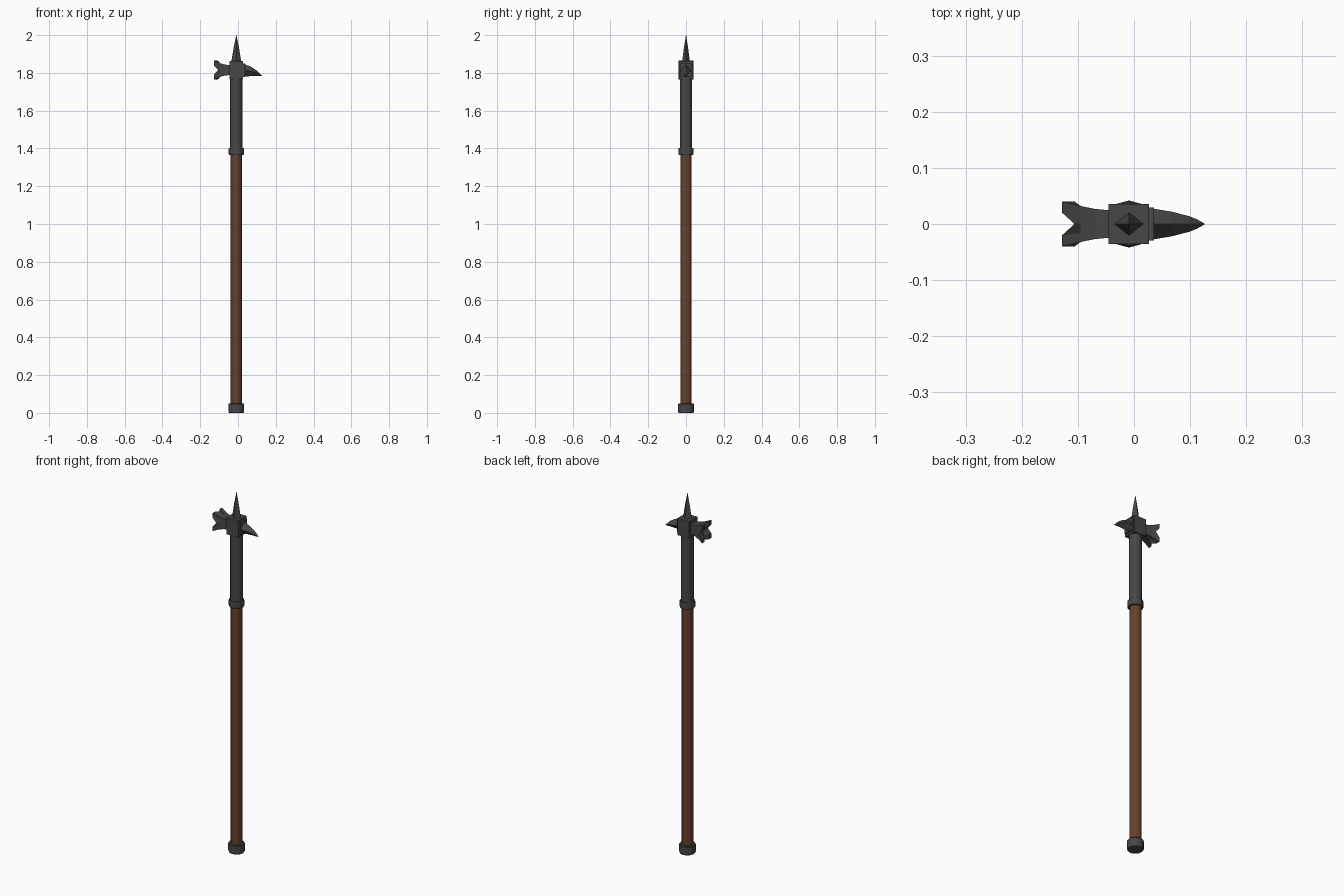
import bpy, bmesh, math

if "Cube" in bpy.data.objects:
    bpy.data.objects.remove(bpy.data.objects["Cube"])

CX = -0.009   # shaft axis
CZ = 1.815    # height of the head's centre


def material(name, rgb):
    m = bpy.data.materials.new(name)
    m.diffuse_color = (*rgb, 1)
    m.use_nodes = True
    m.node_tree.nodes["Principled BSDF"].inputs["Base Color"].default_value = m.diffuse_color
    return m


steel = material("dark steel", (0.063, 0.063, 0.064))
wood = material("brown wood", (0.135, 0.052, 0.025))


def finish(bm, name, mat):
    bmesh.ops.recalc_face_normals(bm, faces=bm.faces)
    me = bpy.data.meshes.new(name)
    bm.to_mesh(me)
    bm.free()
    me.materials.append(mat)
    ob = bpy.data.objects.new(name, me)
    bpy.context.collection.objects.link(ob)
    return ob


def loft(name, rings, mat):
    """Skin a list of equal-length point rings and cap both ends."""
    bm = bmesh.new()
    vs = [[bm.verts.new(p) for p in r] for r in rings]
    n = len(vs[0])
    for a, b in zip(vs, vs[1:]):
        for i in range(n):
            j = (i + 1) % n
            bm.faces.new((a[i], a[j], b[j], b[i]))
    bm.faces.new(vs[0])
    bm.faces.new(vs[-1])
    return finish(bm, name, mat)


def turned(name, profile, mat, sides=12):
    """Lathe (radius, z) pairs around the shaft axis."""
    angles = [2 * math.pi * i / sides for i in range(sides)]
    return loft(name, [[(CX + r * math.cos(a), r * math.sin(a), z) for a in angles]
                       for r, z in profile], mat)


def box_ring(x, hy, hz):
    return [(x, -hy, CZ - hz), (x, hy, CZ - hz), (x, hy, CZ + hz), (x, -hy, CZ + hz)]


# shaft, socket and bands
turned("shaft", [(0.030, 0.02), (0.030, 1.39)], wood)
turned("pommel", [(0.039, 0), (0.042, 0.006), (0.042, 0.046), (0.039, 0.05)], steel)
turned("socket", [(0.033, 1.38), (0.033, 1.78)], steel)
turned("socket_band", [(0.038, 1.366), (0.040, 1.37), (0.040, 1.398), (0.038, 1.402)], steel)

# head block and beak collar
loft("head_block", [box_ring(-0.045, 0.036, 0.047), box_ring(0.027, 0.036, 0.047)], steel)
loft("beak_collar", [box_ring(0.02, 0.029, 0.036), box_ring(0.036, 0.029, 0.036)], steel)


# top spike with a diamond section
def spike_ring(s, z):
    return [(CX + 0.027 * s, 0, z), (CX, 0.021 * s, z), (CX - 0.027 * s, 0, z), (CX, -0.021 * s, z)]


loft("top_spike", [spike_ring(1, 1.855), spike_ring(0.55, 1.93), spike_ring(0.02, 2.0)], steel)

# curved beak with a diamond section: x, half width, bottom, top
beak = [(0.03, 0.028, 1.780, 1.847), (0.067, 0.022, 1.783, 1.834),
        (0.098, 0.014, 1.784, 1.814), (0.113, 0.008, 1.784, 1.799), (0.126, 0.0006, 1.784, 1.786)]
loft("beak", [[(x, -w, (b + t) / 2), (x, 0, b), (x, w, (b + t) / 2), (x, 0, t)]
              for x, w, b, t in beak], steel)

# four-pronged hammer face: flared neck whose end grid is notched in a cross
bm = bmesh.new()
steps = [-1, -0.5, 0, 0.5, 1]
edge = ([(u, -1) for u in steps] + [(1, v) for v in steps[1:]]
        + [(u, 1) for u in steps[-2::-1]] + [(-1, v) for v in steps[-2:0:-1]])
rings = []
for x, hy, hz in [(-0.04, 0.024, 0.026), (-0.07, 0.027, 0.029), (-0.095, 0.032, 0.036)]:
    rings.append([bm.verts.new((x, hy * u, CZ + hz * v)) for u, v in edge])
end = {}
for u in steps:
    for v in steps:
        notch = u == 0 or v == 0
        end[u, v] = bm.verts.new((-0.106 if notch else -0.128, 0.040 * u, CZ + 0.050 * v))
rings.append([end[p] for p in edge])
for a, b in zip(rings, rings[1:]):
    for i in range(len(edge)):
        j = (i + 1) % len(edge)
        bm.faces.new((a[i], a[j], b[j], b[i]))
bm.faces.new(rings[0])
for u0, u1 in zip(steps, steps[1:]):
    for v0, v1 in zip(steps, steps[1:]):
        bm.faces.new((end[u0, v0], end[u1, v0], end[u1, v1], end[u0, v1]))
finish(bm, "pronged_hammer", steel)
